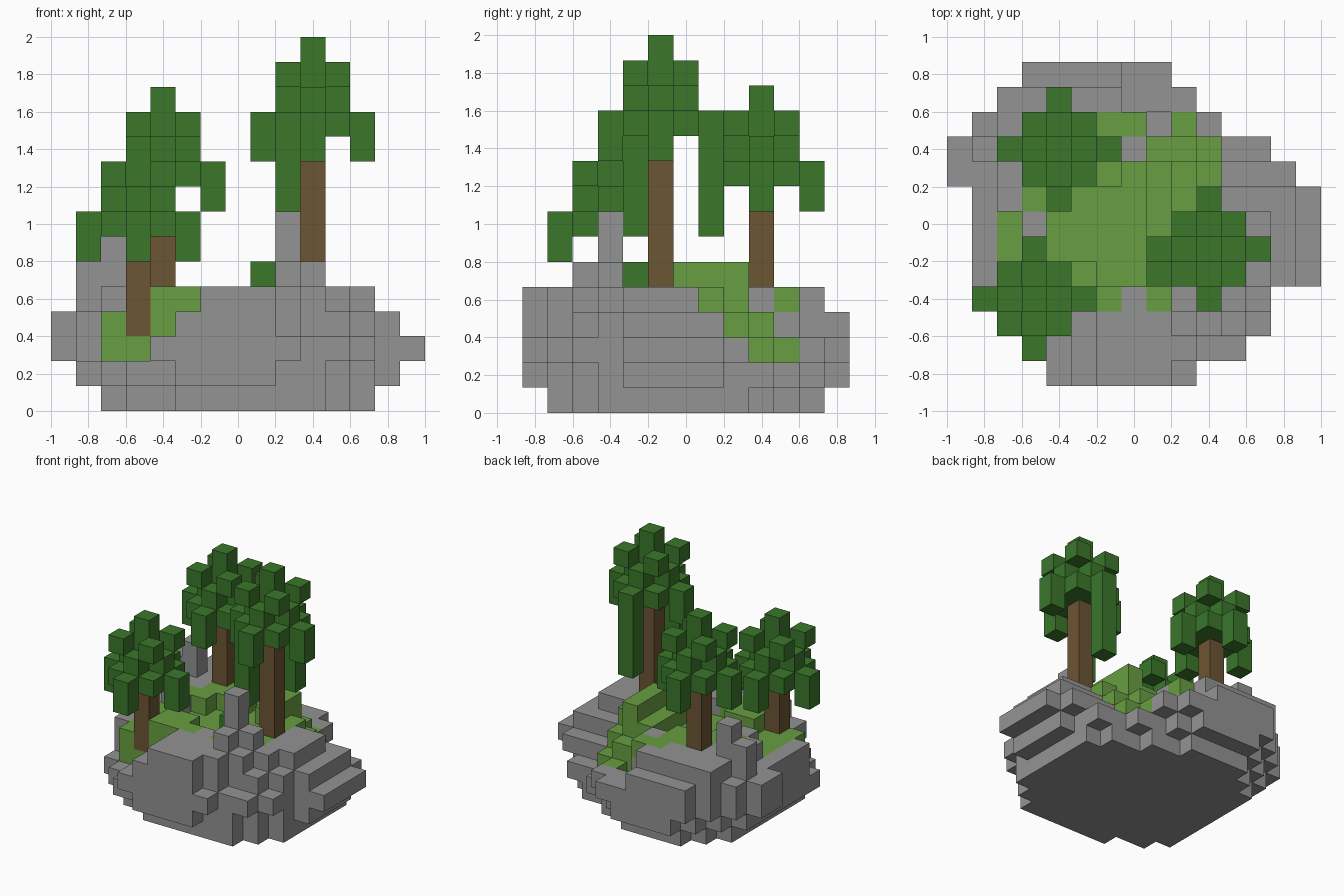
import bpy, bmesh
from mathutils import Vector

cube = bpy.data.objects.get("Cube")
if cube:
    bpy.data.objects.remove(cube, do_unlink=True)

UNIT = 2 / 15                      # edge length of one block
ORIGIN = Vector((-1, -6.5 * UNIT, 0))


def material(name, colour):
    mat = bpy.data.materials.new(name)
    mat.use_nodes = True
    mat.diffuse_color = (*colour, 1)
    mat.node_tree.nodes["Principled BSDF"].inputs["Base Color"].default_value = (*colour, 1)
    return mat


STONE = material("stone_grey", (.292, .292, .292))
GRASS = material("grass_green", (.14, .345, .054))
LEAF = material("leaf_green", (.043, .185, .024))
BARK = material("bark_brown", (.152, .092, .033))

parts = {}                         # part name -> (material, set of block cells)
solid = {}                         # cell -> owning part name


def fill(part, mat, i, j, low, high):
    """Claim a vertical run of blocks for a part."""
    cells = parts.setdefault(part, (mat, set()))[1]
    for k in range(low, high):
        if (i, j, k) not in solid:
            solid[i, j, k] = part
            cells.add((i, j, k))


# Rock outline and foot: first and last column of every row, front to back
spans = [(4, 9), (3, 11), (2, 12), (1, 12), (1, 14), (1, 14), (1, 14),
         (1, 14), (0, 13), (0, 12), (1, 10), (2, 9), (3, 8)]
foot_spans = [(5, 10), (3, 11), (2, 12), (2, 12), (2, 12), (2, 12),
              (2, 12), (2, 12), (2, 11), (3, 9), (4, 7)]


def columns(rows, first):
    return {(i, j) for j, (a, b) in enumerate(rows, first) for i in range(a, b + 1)}


outline = columns(spans, 0)
foot = columns(foot_spans, 1)
height = {cell: 4 for cell in outline}
turf = {}                          # column -> thickness of its grass


def terrace(i0, i1, j0, j1, top, grass=0):
    """Set the ground height and grass depth over a rectangle of columns."""
    for i in range(i0, i1 + 1):
        for j in range(j0, j1 + 1):
            if (i, j) in outline:
                height[i, j] = top
                turf[i, j] = grass


# Stone terraces
for box in [(14, 14, 4, 7, 3), (11, 13, 8, 8, 3), (10, 12, 9, 9, 2),
            (8, 10, 10, 10, 2), (7, 9, 11, 12, 3), (6, 8, 0, 3, 5),
            (9, 9, 0, 0, 3), (9, 9, 1, 1, 5), (10, 11, 1, 1, 3),
            (9, 10, 2, 3, 6), (10, 10, 2, 2, 5), (12, 12, 2, 2, 3),
            (9, 9, 3, 3, 8), (11, 11, 3, 6, 5), (12, 12, 4, 6, 5),
            (2, 3, 1, 2, 2), (1, 1, 3, 3, 2),
            (4, 4, 0, 2, 3), (2, 2, 7, 8, 5), (2, 2, 9, 9, 7),
            (1, 1, 9, 9, 6), (2, 6, 10, 11, 5), (3, 3, 8, 9, 5)]:
    terrace(*box)

# Grass terraces
for box in [(2, 2, 3, 6, 4), (3, 3, 3, 3, 3), (3, 3, 4, 5, 4),
            (4, 5, 3, 4, 5), (4, 7, 5, 7, 4), (6, 7, 4, 4, 4), (6, 6, 3, 3, 5),
            (8, 8, 3, 3, 5), (3, 4, 7, 7, 5), (4, 6, 8, 9, 5), (7, 7, 8, 8, 4),
            (8, 10, 4, 5, 5), (8, 8, 6, 8, 5), (10, 10, 6, 7, 5),
            (9, 9, 6, 8, 6), (10, 10, 8, 8, 4), (8, 9, 9, 9, 4),
            (10, 10, 9, 9, 3), (9, 9, 10, 10, 3)]:
    terrace(*box, grass=2)
terrace(6, 7, 10, 10, 5, grass=1)
terrace(3, 3, 6, 6, 5)
terrace(7, 7, 9, 9, 5)

# Rock with a stepped underside, capped by the grass
for (i, j), top in height.items():
    ring = [(i + 1, j), (i - 1, j), (i, j + 1), (i, j - 1)]
    if (i, j) in foot:
        base = 0
    elif i in (0, 14) or sum(c in outline for c in ring) < 3:
        base = min(2, top - 1)
    else:
        base = 1
    soil = max(top - turf[i, j], 2) if turf.get((i, j)) else top
    fill("rock", STONE, i, j, base, soil)
    fill("grass", GRASS, i, j, soil, top)


def tree(name, i, j, base, top, strands=()):
    """Trunk, domed crown with two tiers of corner tufts, four drooping tips."""
    fill(name + "_trunk", BARK, i, j, base, top - 4)
    crown = name + "_leaves"
    fill(crown, LEAF, i, j, top - 4, top)
    for a in (-1, 0, 1):
        for b in (-1, 0, 1):
            if a and b:
                fill(crown, LEAF, i + a, j + b, top - 4, top - 3)
                fill(crown, LEAF, i + a, j + b, top - 2, top - 1)
            elif a or b:
                fill(crown, LEAF, i + a, j + b, top - 4, top - 2)
                fill(crown, LEAF, i + 2 * a, j + 2 * b, top - 5, top - 3)
    for a, b, low in strands:
        fill(crown, LEAF, i + a, j + b, low, top - 4)


tree("tall_tree", 10, 5, 5, 15, strands=[(-1, -1, 7), (0, 2, 7)])
tree("back_tree", 4, 9, 5, 13)
tree("front_tree", 3, 3, 3, 11)
fill("bush", LEAF, 8, 4, 5, 6)


def build(name, mat, cells):
    """Make a mesh from the exposed sides of the blocks."""
    bm = bmesh.new()
    for cell in sorted(cells):
        centre = Vector(cell) + Vector((.5, .5, .5))
        for axis in range(3):
            for sign in (-1, 1):
                normal = Vector((0, 0, 0))
                normal[axis] = sign
                if tuple(int(v) for v in Vector(cell) + normal) in solid:
                    continue
                u = Vector((0, 0, 0))
                u[(axis + 1) % 3] = .5
                v = normal.cross(u)
                mid = centre + normal / 2
                corners = [mid - u - v, mid + u - v, mid + u + v, mid - u + v]
                bm.faces.new([bm.verts.new(ORIGIN + c * UNIT) for c in corners])
    bmesh.ops.remove_doubles(bm, verts=bm.verts, dist=UNIT / 100)
    mesh = bpy.data.meshes.new(name)
    bm.to_mesh(mesh)
    bm.free()
    mesh.materials.append(mat)
    bpy.context.scene.collection.objects.link(bpy.data.objects.new(name, mesh))


for name, (mat, cells) in parts.items():
    build(name, mat, cells)
